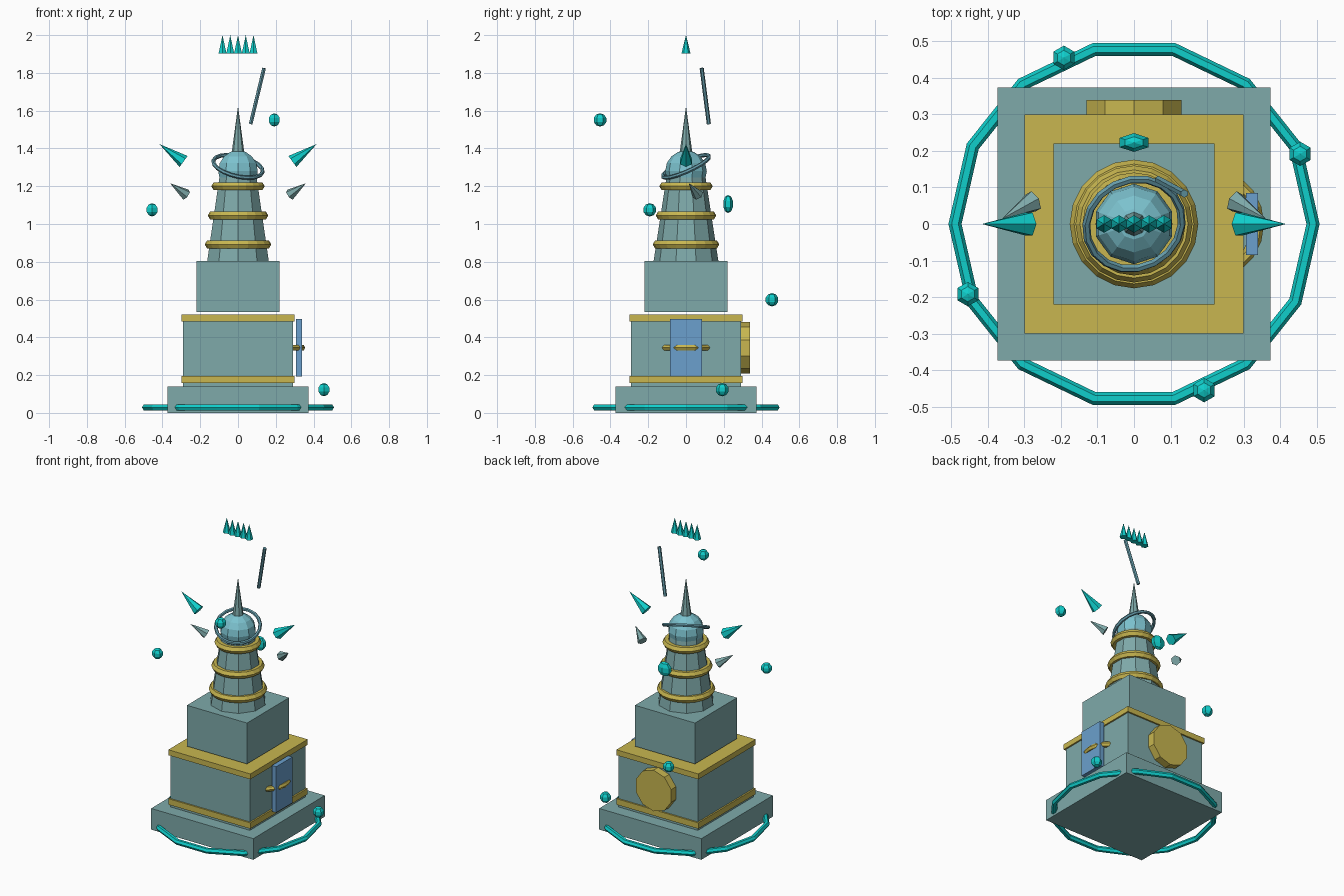
import bpy
from math import pi
from mathutils import Vector

cube = bpy.data.objects.get("Cube")
if cube:
    bpy.data.objects.remove(cube, do_unlink=True)


def material(name, rgb):
    mat = bpy.data.materials.new(name)
    mat.use_nodes = True
    color = (*rgb, 1)
    mat.diffuse_color = color
    mat.node_tree.nodes["Principled BSDF"].inputs["Base Color"].default_value = color
    return mat


STONE = material("sage stone", (0.21, 0.40, 0.40))
GOLD = material("gold", (0.58, 0.47, 0.08))
TEAL = material("bright teal", (0.005, 0.62, 0.60))
BLUE = material("door blue", (0.145, 0.35, 0.61))
PALE = material("pale blue", (0.20, 0.54, 0.62))
STEEL = material("blue steel", (0.13, 0.33, 0.40))


def finish(name, mat):
    obj = bpy.context.object
    obj.name = name
    obj.data.materials.append(mat)
    return obj


def box(name, mat, center, size):
    bpy.ops.mesh.primitive_cube_add(size=1, location=center)
    bpy.context.object.scale = size
    return finish(name, mat)


def slab(name, mat, half, bottom, top):
    return box(name, mat, (0, 0, (bottom + top) / 2), (2 * half, 2 * half, top - bottom))


def taper(name, mat, start, end, r1, r2, sides=6):
    """Cone, spike or rod running from start to end."""
    a, b = Vector(start), Vector(end)
    bpy.ops.mesh.primitive_cone_add(vertices=sides, radius1=r1, radius2=r2,
                                    depth=(b - a).length, location=(a + b) / 2)
    axis = b - a
    if abs(axis.x) + abs(axis.y) > 0.001:
        bpy.context.object.rotation_euler = axis.to_track_quat('Z', 'Y').to_euler()
    return finish(name, mat)


def ring(name, mat, center, major, minor, segments, tilt=(0, 0, 0)):
    bpy.ops.mesh.primitive_torus_add(major_radius=major, minor_radius=minor, location=center,
                                     major_segments=segments, minor_segments=6, rotation=tilt)
    return finish(name, mat)


def ball(name, mat, center, size, segments=6, rings=5):
    bpy.ops.mesh.primitive_uv_sphere_add(segments=segments, ring_count=rings,
                                         radius=1, location=center)
    bpy.context.object.scale = size
    return finish(name, mat)


# Stepped base and trim
slab("base_plinth", STONE, 0.374, 0, 0.14)
slab("main_body", STONE, 0.29, 0.14, 0.50)
slab("lower_trim", GOLD, 0.30, 0.157, 0.196)
slab("upper_trim", GOLD, 0.30, 0.484, 0.52)
slab("upper_block", STONE, 0.22, 0.534, 0.805)
ring("ground_ring", TEAL, (0, 0, 0.029), 0.49, 0.018, 14)

# Door with its half-sunk ring, and the round back plate
box("side_door", BLUE, (0.323, 0, 0.344), (0.032, 0.17, 0.304))
ring("door_ring", GOLD, (0.20, 0, 0.345), 0.139, 0.017, 20)
bpy.ops.mesh.primitive_cylinder_add(vertices=10, radius=0.136, depth=0.06,
                                    location=(0, 0.31, 0.344), rotation=(-pi / 2, 0, 0))
finish("back_plate", GOLD)

# Tapered tower with gold bands
taper("tower", STONE, (0, 0, 0.80), (0, 0, 1.27), 0.172, 0.10, 10)
for i, (z, radius) in enumerate([(0.892, 0.152), (1.045, 0.136), (1.20, 0.117)]):
    ring(f"tower_band_{i + 1}", GOLD, (0, 0, z), radius, 0.024, 20)

# Head, spire, tilted halo and floating rod
ball("head", PALE, (0, 0, 1.28), (0.11, 0.11, 0.11), 10, 8)
taper("spire", STONE, (0, 0, 1.33), (0, 0, 1.625), 0.04, 0, 8)
ring("halo", STEEL, (0, 0, 1.305), 0.134, 0.011, 18, (0.41, 0.23, 0))
taper("floating_rod", STEEL, (0.067, 0.121, 1.53), (0.138, 0.083, 1.825), 0.011, 0.011)
ball("back_gem", TEAL, (0, 0.223, 1.106), (0.048, 0.027, 0.048))

# Paired floating spikes
for side, s in (("left", 1), ("right", -1)):
    taper(f"{side}_upper_spike", TEAL, (s * 0.288, 0, 1.331), (s * 0.416, 0, 1.423), 0.036, 0)
    taper(f"{side}_lower_spike", STONE, (s * 0.275, 0.062, 1.155),
          (s * 0.36, 0.015, 1.216), 0.031, 0)

# Crown row
for i in range(5):
    x = (i - 2) * 0.041
    taper(f"crown_spike_{i + 1}", TEAL, (x, 0, 1.903), (x, 0, 2.0), 0.024, 0)

# Gems rising in a spiral, each a quarter turn on
x, y = 0.455, 0.192
for i in range(4):
    ball(f"orbit_gem_{i + 1}", TEAL, (x, y, 0.123 + 0.476 * i), (0.035, 0.035, 0.035))
    x, y = -y, x
